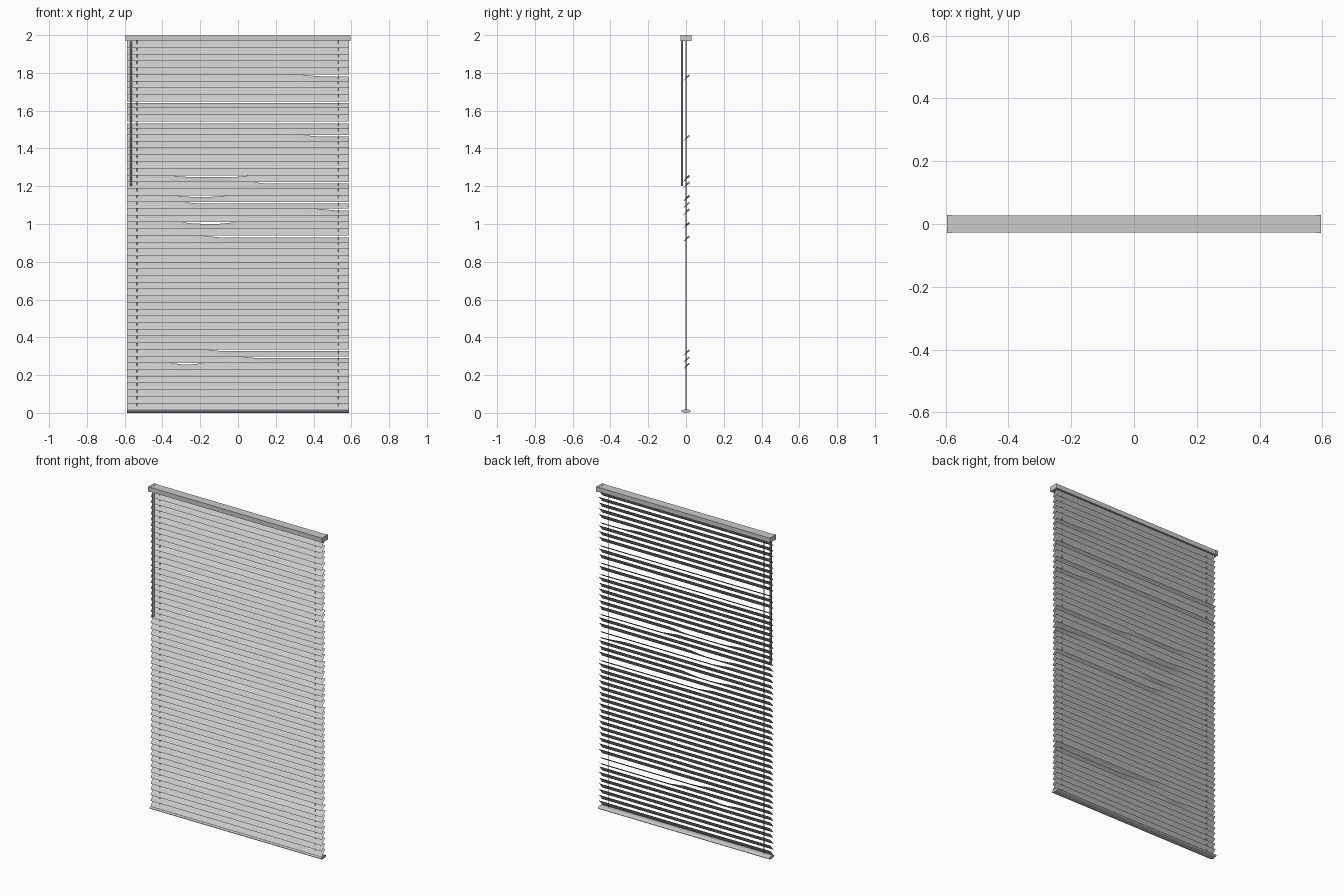
import bpy, bmesh, math, random
from mathutils import Vector

if "Cube" in bpy.data.objects:
    bpy.data.objects.remove(bpy.data.objects["Cube"], do_unlink=True)

random.seed(4)
grey = bpy.data.materials.new("light grey")
grey.use_nodes = True
colour = (0.6, 0.6, 0.6, 1)
grey.diffuse_color = colour
grey.node_tree.nodes["Principled BSDF"].inputs["Base Color"].default_value = colour


def finish(name, bm):
    mesh = bpy.data.meshes.new(name)
    bm.to_mesh(mesh)
    bm.free()
    mesh.materials.append(grey)
    obj = bpy.data.objects.new(name, mesh)
    bpy.context.collection.objects.link(obj)
    return obj


def extrude_profile(name, points, x0, x1):
    """Closed (y, z) outline swept along x."""
    bm = bmesh.new()
    face = bm.faces.new([bm.verts.new((x0, y, z)) for y, z in points])
    new = bmesh.ops.extrude_face_region(bm, geom=[face])["geom"]
    moved = [v for v in new if isinstance(v, bmesh.types.BMVert)]
    bmesh.ops.translate(bm, verts=moved, vec=(x1 - x0, 0, 0))
    bmesh.ops.recalc_face_normals(bm, faces=bm.faces)
    return finish(name, bm)


def rod(name, x, y, z0, z1, radius, sides):
    bm = bmesh.new()
    bmesh.ops.create_cone(bm, cap_ends=True, segments=sides, radius1=radius,
                          radius2=radius, depth=z1 - z0)
    bmesh.ops.translate(bm, verts=bm.verts, vec=(x, y, (z0 + z1) / 2))
    return finish(name, bm)


# Head rail: channel with a slot underneath, closed by end caps
DEPTH, TOP, UNDER = 0.027, 1.999, 1.971
half = [(DEPTH, TOP), (DEPTH, UNDER), (0.016, UNDER), (0.016, UNDER + 0.004),
        (DEPTH - 0.003, UNDER + 0.004), (DEPTH - 0.003, TOP - 0.003)]
channel = half + [(-y, z) for y, z in reversed(half)]
extrude_profile("head_rail", channel, -0.585, 0.585)
cap = [(-0.0285, 1.97), (0.0285, 1.97), (0.0285, 2), (-0.0285, 2)]
for side, sign in (("left", 1), ("right", -1)):
    extrude_profile(side + "_end_cap", cap, sign * 0.58, sign * 0.596)

# Bottom rail: flattened oval bar
oval = [(0.026 * math.cos(a), 0.009 + 0.009 * math.sin(a))
        for a in (math.tau * i / 12 for i in range(12))]
extrude_profile("bottom_rail", oval, -0.588, 0.587)

# Slats: thin tilted strips, front edge low; sags are (height, from x, to x)
SAGS = [(1.81, 0.37, 1), (1.64, -1, 1), (1.555, -1, 1), (1.48, 0.38, 1),
        (1.27, -0.33, 0.04), (1.24, 0.1, 1), (1.155, -0.31, -0.08),
        (1.11, -0.26, 1), (1.08, 0.47, 1), (0.995, -0.27, -0.04),
        (0.95, -0.15, 1), (0.33, -0.13, 1), (0.3, 0.05, 1), (0.26, -0.32, -0.22)]
COUNT, FIRST, LAST = 55, 1.952, 0.034
PITCH = (FIRST - LAST) / (COUNT - 1)
HALF_Y, HALF_Z, CROWN = 0.016, 0.0188, 0.0015
STEPS = 24


def ramp(x, start, end):
    inside = min(x - start, end - x)
    return max(0, min(1, 0.5 + inside / 0.1))


bm = bmesh.new()
for n in range(COUNT):
    z = FIRST - n * PITCH
    sags = [s for s in SAGS if abs(s[0] - HALF_Z - z) <= PITCH / 2]
    wobble = random.uniform(-0.0008, 0.0008)
    rows = []
    for i in range(STEPS + 1):
        x = -0.588 + 1.175 * i / STEPS
        drop = max([0.011 * ramp(x, a, b) for _, a, b in sags], default=0)
        front = Vector((x, -HALF_Y, z - HALF_Z + wobble))
        back = Vector((x, HALF_Y + drop * 0.3, z + HALF_Z + wobble - drop))
        middle = (front + back) / 2 + Vector((0, -CROWN, CROWN))
        rows.append([bm.verts.new(p) for p in (front, middle, back)])
    for a, b in zip(rows, rows[1:]):
        for k in range(2):
            bm.faces.new((a[k], b[k], b[k + 1], a[k + 1])).smooth = True
finish("slats", bm)

# Lift cords through the slats, and the tilt wand hanging in front
rod("left_cord", 0.53, 0, 0.012, 1.975, 0.002, 6)
rod("right_cord", -0.535, 0, 0.012, 1.975, 0.002, 6)
rod("tilt_wand", -0.566, -0.021, 1.2, 1.972, 0.006, 6)
